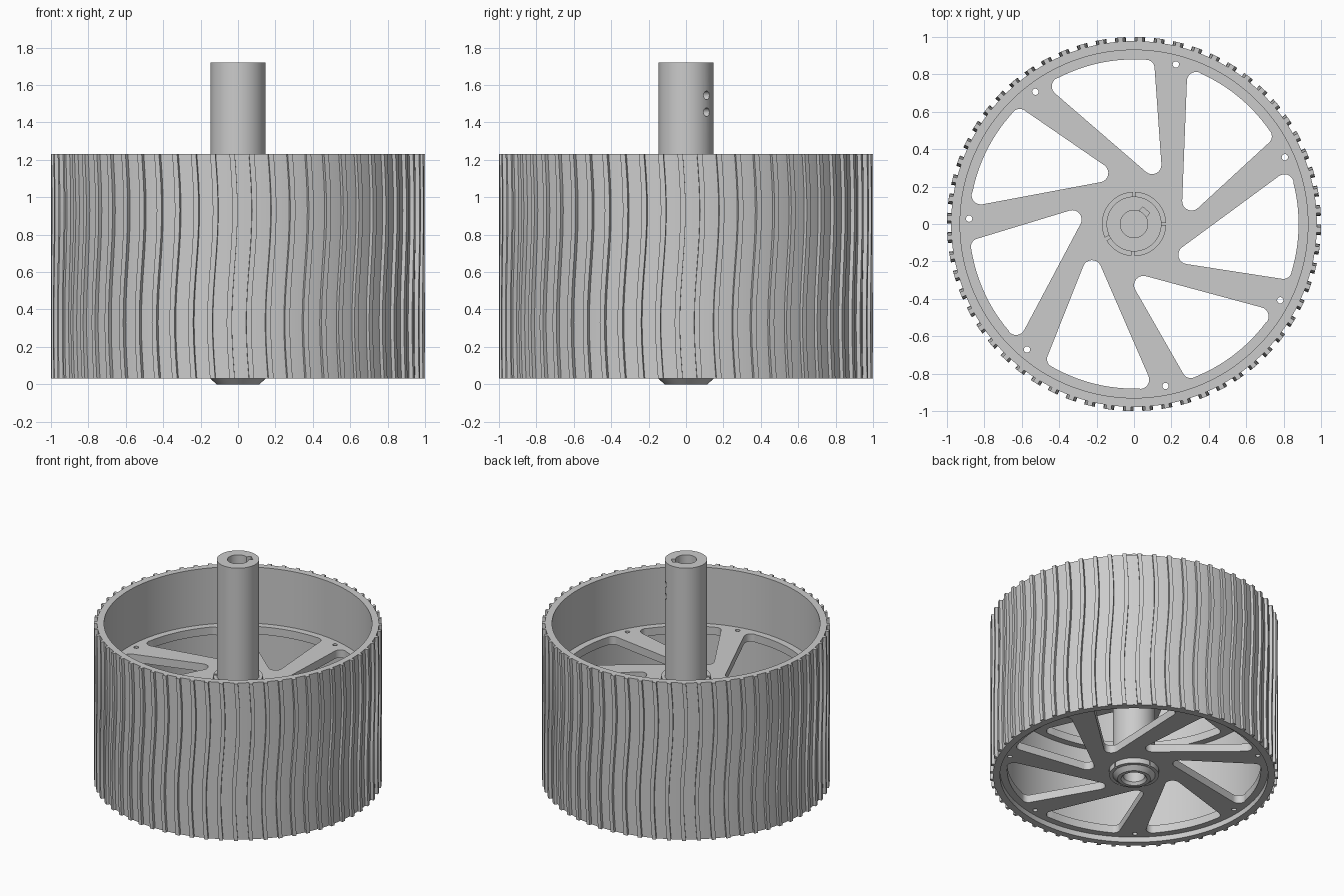
import bpy
import bmesh
from math import sin, cos, pi, radians, tau
from mathutils import Vector, Matrix

cube = bpy.data.objects.get("Cube")
if cube:
    bpy.data.objects.remove(cube, do_unlink=True)

grey = bpy.data.materials.new("machined_grey")
grey.use_nodes = True
grey.diffuse_color = (0.6, 0.6, 0.6, 1)
grey.node_tree.nodes["Principled BSDF"].inputs["Base Color"].default_value = (0.6, 0.6, 0.6, 1)

SPOKES, TEETH = 7, 60
BASE, TOP = 0.03, 1.23
KEY_ANGLE = radians(49)


def polar(r, a):
    return Vector((r * cos(a), r * sin(a)))


def select_only(obj):
    bpy.ops.object.select_all(action='DESELECT')
    obj.select_set(True)
    bpy.context.view_layer.objects.active = obj


def finish(name, bm):
    bmesh.ops.recalc_face_normals(bm, faces=bm.faces)
    mesh = bpy.data.meshes.new(name)
    bm.to_mesh(mesh)
    bm.free()
    obj = bpy.data.objects.new(name, mesh)
    bpy.context.collection.objects.link(obj)
    mesh.materials.append(grey)
    select_only(obj)
    bpy.ops.object.shade_smooth_by_angle(angle=radians(30))
    return obj


def lathe(name, profile, steps, start=0.0, end=tau):
    """Revolve a closed (r, z) profile; a partial turn gets end caps."""
    bm = bmesh.new()
    full = abs(end - start - tau) < 1e-6
    rows = []
    for i in range(steps if full else steps + 1):
        a = start + (end - start) * i / steps
        rows.append([bm.verts.new((*polar(r, a), z)) for r, z in profile])
    n = len(profile)
    for i in range(steps):
        p, q = rows[i], rows[(i + 1) % len(rows)]
        for j in range(n):
            k = (j + 1) % n
            bm.faces.new((p[j], q[j], q[k], p[k]))
    if not full:
        bm.faces.new(rows[0])
        bm.faces.new(rows[-1])
    bmesh.ops.remove_doubles(bm, verts=bm.verts, dist=1e-5)
    return finish(name, bm)


def fillet(p, to_prev, to_next, r, steps=8):
    """Arc that rounds corner p between two edge directions."""
    u, v = to_prev.normalized(), to_next.normalized()
    half = u.angle(v) / 2
    centre = p + (u + v).normalized() * (r / sin(half))
    reach = r * cos(half) / sin(half)
    a, b = p + u * reach - centre, p + v * reach - centre
    sweep = pi - 2 * half
    return [centre + (a * sin(sweep * (1 - i / steps)) + b * sin(sweep * i / steps)) / sin(sweep)
            for i in range(steps + 1)]


def window(turn):
    """Rounded triangular opening between two swept spokes."""
    a0, a1, r = radians(83), radians(122.5), 0.88
    tip, c0, c1 = Vector((0.155, 0.20)), polar(r, a0), polar(r, a1)
    pts = fillet(tip, c1 - tip, c0 - tip, 0.05)
    pts += fillet(c0, tip - c0, polar(1, a0 + pi / 2), 0.045)
    trim = 0.09
    pts += [polar(r, a0 + trim + (a1 - a0 - 2 * trim) * i / 12) for i in range(13)]
    pts += fillet(c1, polar(1, a1 - pi / 2), tip - c1, 0.05)
    return [Matrix.Rotation(turn, 2) @ p for p in pts]


def circle(r, steps, centre=Vector((0, 0))):
    return [centre + polar(r, tau * i / steps) for i in range(steps)]


def spoked_disc(name, z, thickness):
    outlines = [circle(0.935, 120), circle(0.12, 48)]
    for i in range(SPOKES):
        turn = tau * i / SPOKES
        outlines.append(window(turn))
        outlines.append(circle(0.017, 16, polar(0.882, radians(75.3) + turn)))
    curve = bpy.data.curves.new(name, 'CURVE')
    curve.dimensions = '2D'
    curve.fill_mode = 'BOTH'
    curve.extrude = thickness / 2
    for pts in outlines:
        spline = curve.splines.new('POLY')
        spline.points.add(len(pts) - 1)
        for point, p in zip(spline.points, pts):
            point.co = (p.x, p.y, 0, 1)
        spline.use_cyclic_u = True
    curve.materials.append(grey)
    obj = bpy.data.objects.new(name, curve)
    bpy.context.collection.objects.link(obj)
    obj.location.z = z
    select_only(obj)
    bpy.ops.object.convert(target='MESH')
    bpy.ops.object.shade_smooth_by_angle(angle=radians(30))


def cut(obj, cutter):
    mod = obj.modifiers.new("cut", 'BOOLEAN')
    mod.operation, mod.solver, mod.object = 'DIFFERENCE', 'EXACT', cutter
    select_only(obj)
    bpy.ops.object.modifier_apply(modifier=mod.name)
    bpy.data.objects.remove(cutter, do_unlink=True)


# Rim drum
lathe("rim_drum", [(0.93, BASE), (0.978, BASE), (0.978, TOP), (0.93, TOP)], 180)

# Wavy tread ribs
bm = bmesh.new()
LEVELS = 24
for t in range(TEETH):
    mid = radians(4.2) + tau * t / TEETH
    rings = []
    for i in range(LEVELS + 1):
        f = i / LEVELS
        sway = -0.015 * sin(tau * f)
        ring = []
        for r, side in ((0.965, -1), (1.0, -1), (1.0, 1), (0.965, 1)):
            p = polar(r, mid + sway + side * 0.014)
            ring.append(bm.verts.new((p.x, p.y, BASE + (TOP - BASE) * f)))
        rings.append(ring)
    for p, q in zip(rings, rings[1:]):
        for j in range(4):
            k = (j + 1) % 4
            bm.faces.new((p[j], p[k], q[k], q[j]))
    bm.faces.new(rings[0])
    bm.faces.new(rings[-1])
finish("tread_ribs", bm)

# Two spoked discs
spoked_disc("lower_disc", 0.10, 0.06)
spoked_disc("upper_disc", 0.77, 0.06)

# Split collars around the shaft on both discs
for label, low, high in (("lower", BASE, 0.08), ("upper", 0.79, 0.83)):
    ring = [(0.14, low), (0.172, low), (0.172, high), (0.14, high)]
    for n, (a, b) in enumerate(((2, 88), (92, 205), (211, 265), (271, 358))):
        lathe(f"{label}_collar_{n + 1}", ring, 24, radians(a), radians(b))

# Shaft with a blind bore at each end
shaft = lathe("shaft", [
    (0, 0.25), (0.075, 0.25), (0.075, 0.02), (0.09, 0), (0.115, 0), (0.147, BASE),
    (0.147, 1.72), (0.073, 1.72), (0.073, 1.1), (0, 1.1)], 64)

# Keyway in the upper bore
bm = bmesh.new()
bmesh.ops.create_cube(bm, size=1, matrix=Matrix.Rotation(KEY_ANGLE, 4, 'Z')
                      @ Matrix.Translation((0.07, 0, 1.5))
                      @ Matrix.Diagonal((0.06, 0.05, 0.7, 1)))
cut(shaft, finish("keyway_cutter", bm))

# Two set screw holes through the keyed side
for z in (1.455, 1.545):
    bm = bmesh.new()
    bmesh.ops.create_cone(bm, cap_ends=True, segments=24, radius1=0.023, radius2=0.023, depth=0.1,
                          matrix=Matrix.Rotation(KEY_ANGLE, 4, 'Z')
                          @ Matrix.Translation((0.12, 0, z)) @ Matrix.Rotation(pi / 2, 4, 'Y'))
    cut(shaft, finish("screw_hole_cutter", bm))
select_only(shaft)
bpy.ops.object.shade_smooth_by_angle(angle=radians(30))
